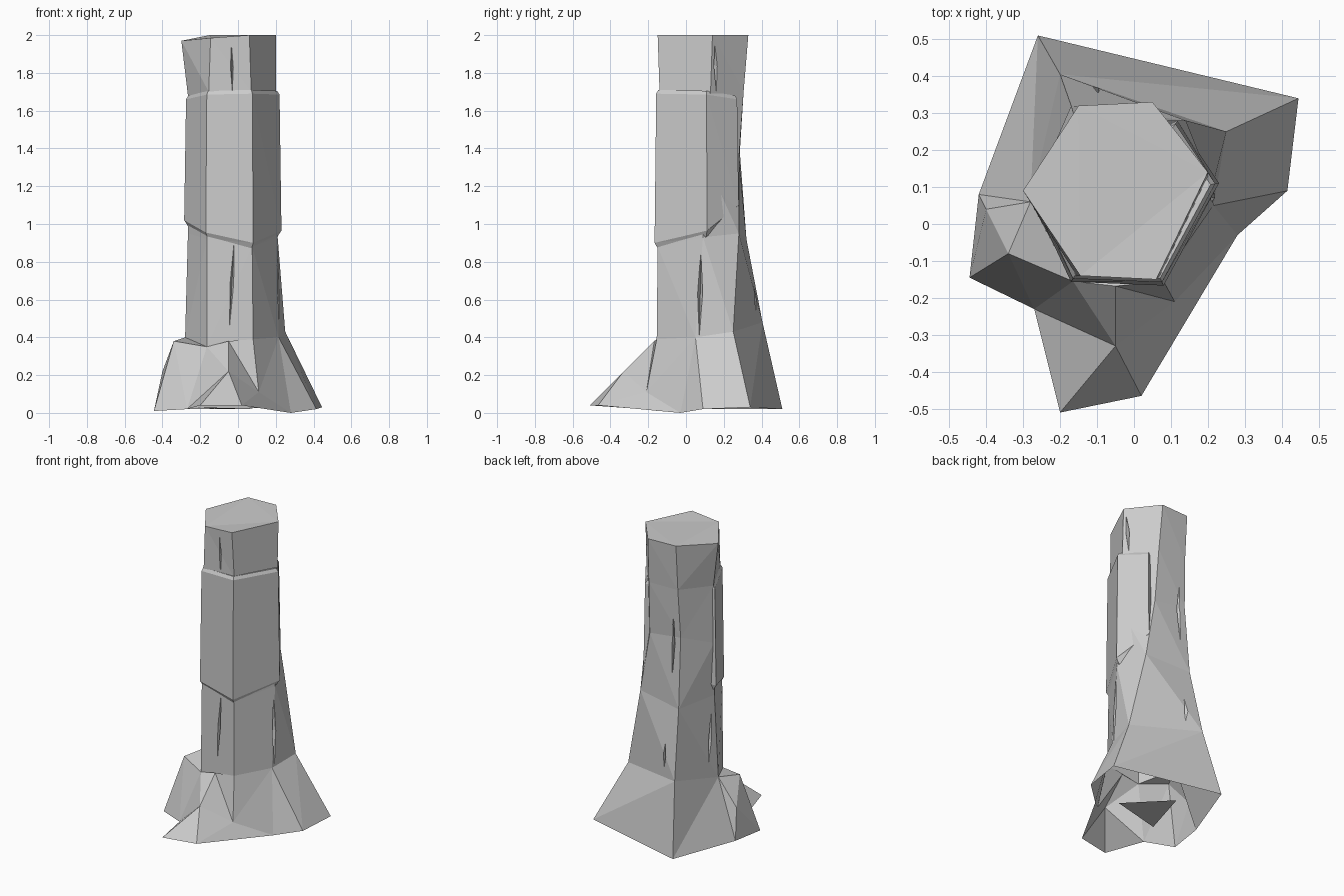
import bpy, bmesh
from mathutils import Vector

if "Cube" in bpy.data.objects:
    bpy.data.objects.remove(bpy.data.objects["Cube"])


def make_object(name, verts, faces):
    mesh = bpy.data.meshes.new(name)
    bm = bmesh.new()
    vs = [bm.verts.new(v) for v in verts]
    for f in faces:
        bm.faces.new([vs[i] for i in f])
    bmesh.ops.triangulate(bm, faces=[f for f in bm.faces if len(f.verts) > 3])
    bmesh.ops.recalc_face_normals(bm, faces=bm.faces)
    bm.to_mesh(mesh)
    bm.free()
    ob = bpy.data.objects.new(name, mesh)
    bpy.context.collection.objects.link(ob)
    return ob


def loft_faces(n_rings, n):
    return [(r * n + i, r * n + (i + 1) % n, (r + 1) * n + (i + 1) % n, (r + 1) * n + i)
            for r in range(n_rings - 1) for i in range(n)]


# Trunk: six-sided rings from the sawn top down to the root flare
# corner order: left, back left, back right, right, front right, front left
rings = [
    [(-.30, .09, 1.97), (-.15, .32, 2), (.05, .33, 2), (.20, .14, 2), (.06, -.15, 2), (-.145, -.14, 1.985)],
    [(-.265, .09, 1.68), (-.15, .30, 1.7), (.06, .305, 1.7), (.20, .13, 1.7), (.07, -.14, 1.7), (-.155, -.14, 1.7)],
    [(-.27, .09, 1.3), (-.16, .285, 1.38), (.07, .28, 1.35), (.205, .12, 1.3), (.07, -.145, 1.3), (-.16, -.14, 1.3)],
    [(-.265, .08, .95), (-.17, .32, .92), (.14, .28, .95), (.21, .09, .93), (.075, -.15, .88), (-.165, -.145, .92)],
    [(-.28, .06, .40), (-.20, .405, .48), (.25, .25, .43), (.215, .05, .40), (.08, -.155, .39), (-.165, -.155, .35)],
]
verts = [p for r in rings for p in r]
faces = [tuple(range(6))] + loft_faces(len(rings), 6)

# Root flare: ground outline, ridge and valley points
t = [len(verts) - 6 + i for i in range(6)]
b = list(range(len(verts), len(verts) + 9))
verts += [(-.42, .08, .02), (-.26, .51, .02), (.445, .34, .03), (.415, .09, .02), (.28, -.03, 0),
          (.02, -.465, .04), (-.20, -.51, .04), (-.27, -.23, .02), (-.445, -.145, .01)]
knob, shoulder, ridge, valley, under, crest = range(len(verts), len(verts) + 6)
verts += [(-.34, -.08, .38), (-.40, .04, .22), (-.05, -.33, .22), (.11, -.21, .11),
          (0, 0, .03), (-.05, -.168, .38)]
faces += [
    (t[0], t[1], b[1]), (t[0], b[1], b[0]), (t[1], t[2], b[2]), (t[1], b[2], b[1]),
    (t[2], t[3], b[3]), (t[2], b[3], b[2]), (t[3], b[4], b[3]), (t[3], t[4], valley),
    (t[3], valley, b[4]), (valley, b[5], b[4]), (t[4], crest, valley), (crest, ridge, valley),
    (ridge, b[5], valley), (t[4], t[5], crest), (t[5], ridge, crest),
    (ridge, b[6], b[5]), (t[5], b[7], ridge), (ridge, b[7], b[6]),
    (t[5], knob, b[7]), (knob, b[8], b[7]), (t[5], t[0], knob), (t[0], shoulder, knob),
    (knob, shoulder, b[8]), (shoulder, b[0], b[8]), (t[0], b[0], shoulder)]
faces += [(b[i], b[(i + 1) % 9], under) for i in range(9)]
trunk = make_object("trunk", verts, faces)

# Bark jacket: raised slab wrapped round the front, with bevelled lips
outline = [(-.28, .09), (-.168, -.152), (.078, -.162), (.225, .11), (.115, .275)]
top_z = [1.66, 1.685, 1.69, 1.685, 1.66]
low_z = [1.02, .955, .90, .965, 1.10]


def bark_ring(scale, heights, dz):
    return [(-.03 + (x + .03) * scale, .06 + (y - .06) * scale, z + dz)
            for (x, y), z in zip(outline, heights)]


bark = (bark_ring(.93, top_z, .02) + bark_ring(.98, top_z, 0)
        + bark_ring(1.02, low_z, 0) + bark_ring(.93, low_z, -.035))
make_object("bark_jacket", bark, loft_faces(4, 5) + [tuple(range(5)), tuple(range(15, 20))])


# Cracks: thin spindles cut out of the trunk
def cut_crack(top, bottom, width, depth):
    top, bottom = Vector(top), Vector(bottom)
    mid = (top + bottom) / 2
    out = Vector((mid.x + .03, mid.y - .08, 0)).normalized()
    side = Vector((-out.y, out.x, 0))
    ring = [mid + out * depth, mid + side * width, mid - out * depth, mid - side * width]
    cutter = make_object("crack_cutter", [top, bottom] + ring,
                         [(0, 2 + i, 2 + (i + 1) % 4) for i in range(4)]
                         + [(1, 2 + i, 2 + (i + 1) % 4) for i in range(4)])
    cutter.hide_render = True
    mod = trunk.modifiers.new("crack", 'BOOLEAN')
    mod.object = cutter
    mod.operation = 'DIFFERENCE'
    mod.solver = 'EXACT'
    bpy.context.view_layer.objects.active = trunk
    bpy.ops.object.modifier_apply(modifier=mod.name)
    bpy.data.objects.remove(cutter)


for top, bottom, width in [
    ((-.035, -.145, 1.96), (-.03, -.14, 1.70), .008),
    ((-.02, -.15, .92), (-.045, -.155, .45), .010),
    ((.185, .15, 1.97), (.175, .16, 1.70), .012),
    ((-.11, .285, 1.55), (-.11, .30, 1.10), .012),
    ((.205, .08, .87), (.22, .07, .40), .015),
    ((-.255, .10, .85), (-.265, .13, .45), .012),
    ((-.10, .36, .75), (-.10, .39, .46), .012),
]:
    cut_crack(top, bottom, width, .03)

# Open the hollow underside
bm = bmesh.new()
bm.from_mesh(trunk.data)
low = [f for f in bm.faces if all(v.co.z < .06 for v in f.verts)]
bmesh.ops.delete(bm, geom=low, context='FACES')
bm.to_mesh(trunk.data)
bm.free()

# Small remnant of flat floor inside the hollow
make_object("floor_patch", [(-.10, .28, .02), (.145, .03, .02), (-.21, -.07, .03)], [(0, 1, 2)])
